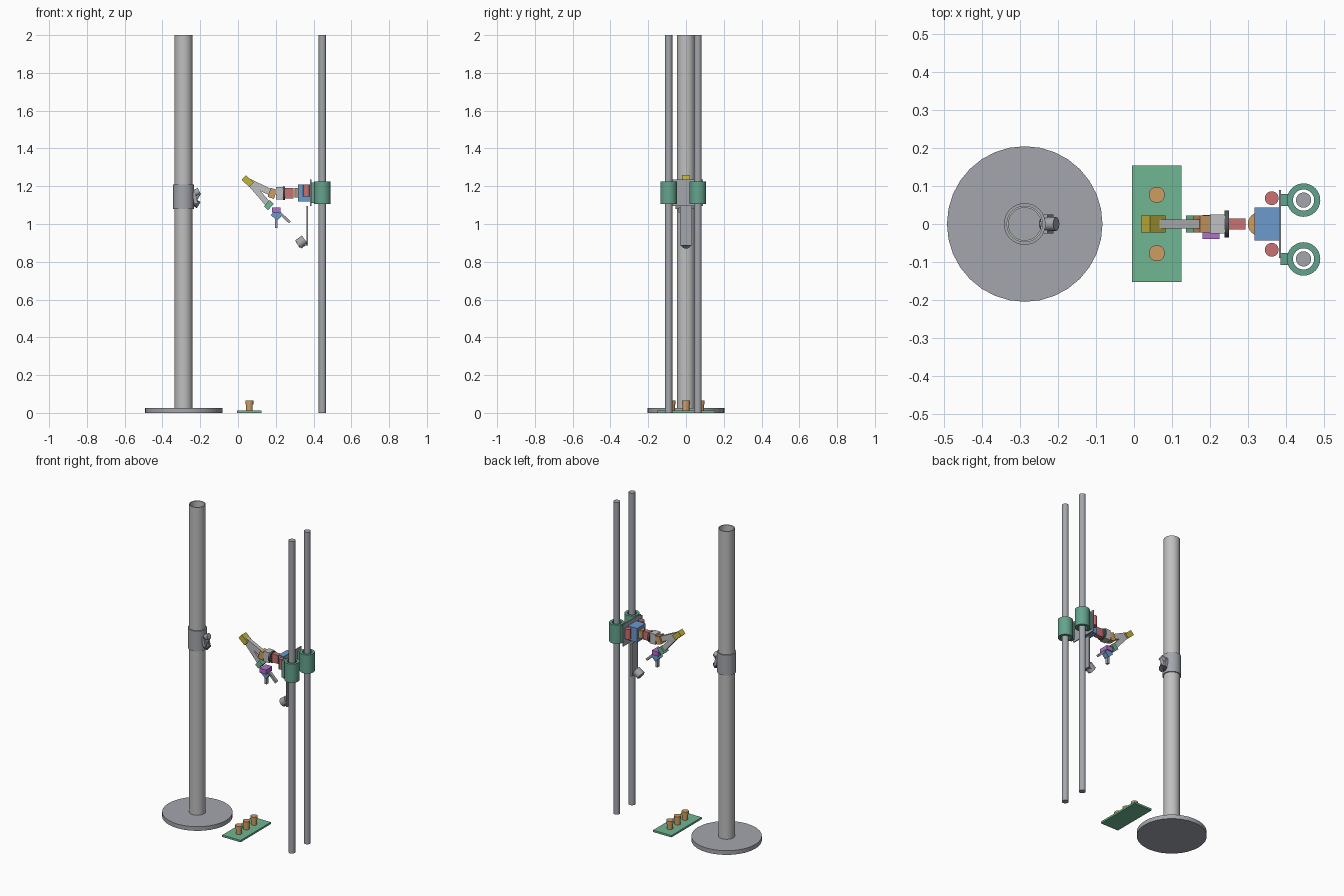
import bpy, bmesh
from math import radians, atan2, hypot
from mathutils import Vector

cube = bpy.data.objects.get("Cube")
if cube:
    bpy.data.objects.remove(cube, do_unlink=True)


def material(name, r, g, b):
    lin = [(c / 255) ** 2.2 for c in (r, g, b)] + [1]
    m = bpy.data.materials.new(name)
    m.use_nodes = True
    m.diffuse_color = lin
    m.node_tree.nodes["Principled BSDF"].inputs["Base Color"].default_value = lin
    return m


LIGHT = material("light grey", 190, 190, 190)
STEEL = material("steel grey", 162, 165, 171)
DARK = material("dark grey", 88, 88, 90)
TEAL = material("teal", 100, 162, 140)
GREEN = material("board green", 112, 180, 146)
ORANGE = material("orange", 206, 156, 98)
RED = material("red", 202, 112, 112)
BLUE = material("blue", 108, 152, 204)
YELLOW = material("yellow", 196, 178, 62)
PURPLE = material("purple", 176, 112, 204)


def finish(name, bm, mat, loc, smooth=False):
    me = bpy.data.meshes.new(name)
    bm.to_mesh(me)
    bm.free()
    me.materials.append(mat)
    ob = bpy.data.objects.new(name, me)
    bpy.context.collection.objects.link(ob)
    ob.location = loc
    if smooth:
        bpy.ops.object.select_all(action='DESELECT')
        ob.select_set(True)
        bpy.context.view_layer.objects.active = ob
        bpy.ops.object.shade_smooth_by_angle(angle=radians(35))
    return ob


def box(name, loc, size, mat, tilt=0):
    """Box centred on loc; tilt lowers its +x end, in degrees."""
    bm = bmesh.new()
    bmesh.ops.create_cube(bm, size=1)
    bmesh.ops.scale(bm, vec=size, verts=bm.verts)
    ob = finish(name, bm, mat, loc)
    ob.rotation_euler.y = radians(tilt)
    return ob


def bar(name, a, b, thick, width, mat):
    """Flat bar between two (x, z) points."""
    dx, dz = b[0] - a[0], b[1] - a[1]
    loc = ((a[0] + b[0]) / 2, 0, (a[1] + b[1]) / 2)
    ob = box(name, loc, (hypot(dx, dz), width, thick), mat)
    ob.rotation_euler.y = -atan2(dz, dx)
    return ob


def rod(name, a, b, r, mat, r2=None, sides=32):
    """Solid round part from point a to point b."""
    a, b = Vector(a), Vector(b)
    bm = bmesh.new()
    bmesh.ops.create_cone(bm, cap_ends=True, segments=sides, radius1=r,
                          radius2=r if r2 is None else r2, depth=(b - a).length)
    ob = finish(name, bm, mat, (a + b) / 2, True)
    ob.rotation_euler = (b - a).to_track_quat('Z', 'Y').to_euler()
    return ob


def tube(name, x, y, z0, z1, r_in, r_out, mat):
    """Upright open tube, its section spun about the vertical."""
    bm = bmesh.new()
    pts = [(r_in, z0), (r_out, z0), (r_out, z1), (r_in, z1)]
    vs = [bm.verts.new((r, 0, z)) for r, z in pts]
    es = [bm.edges.new((vs[i], vs[(i + 1) % 4])) for i in range(4)]
    bmesh.ops.spin(bm, geom=vs + es, cent=(0, 0, 0), axis=(0, 0, 1),
                   angle=radians(360), steps=32)
    bmesh.ops.remove_doubles(bm, verts=bm.verts, dist=1e-5)
    bmesh.ops.recalc_face_normals(bm, faces=bm.faces)
    return finish(name, bm, mat, (x, y, 0), True)


# Post on its round base, with a collar
PX = -0.288
rod("post_base", (PX, 0, 0), (PX, 0, 0.027), 0.205, STEEL)
tube("post", PX, 0, 0.027, 2, 0.043, 0.048, LIGHT)
tube("collar", PX, 0, 1.08, 1.21, 0.047, 0.055, STEEL)

# Small clamp on the collar
box("clamp_block", (-0.229, 0, 1.14), (0.018, 0.05, 0.06), STEEL, -15)
rod("clamp_pin", (-0.24, 0, 1.105), (-0.205, 0, 1.165), 0.01, STEEL)
rod("clamp_upper_knob", (-0.235, 0, 1.16), (-0.205, 0, 1.175), 0.018, STEEL)
rod("clamp_lower_knob", (-0.24, 0, 1.12), (-0.208, 0, 1.1), 0.019, DARK)

# Twin rods with sliding bearings
RX = 0.447
for side, y in (("left", 0.063), ("right", -0.092)):
    rod(side + "_rod", (RX, y, 0), (RX, y, 2), 0.02, STEEL)
    tube(side + "_bearing", RX, y, 1.105, 1.225, 0.028, 0.044, TEAL)
    box(side + "_bearing_tab", (0.398, y, 1.165), (0.025, 0.031, 0.11), TEAL)

# Carriage plate, motor and rollers
box("carriage_plate", (0.385, 0, 1.165), (0.006, 0.18, 0.14), STEEL)
box("motor_block", (0.35, 0, 1.165), (0.066, 0.086, 0.09), BLUE)
for side, s in (("left", 1), ("right", -1)):
    rod(side + "_roller", (0.363, 0.068 * s, 1.145), (0.363, 0.068 * s, 1.21), 0.018, RED)
rod("motor_hub", (0.331, 0, 1.14), (0.331, 0, 1.19), 0.031, ORANGE)

# Wrist chain running out from the motor
box("red_link", (0.267, 0, 1.163), (0.054, 0.03, 0.054), RED)
rod("wrist_disc", (0.238, 0, 1.163), (0.25, 0, 1.163), 0.036, DARK)
box("wrist_block", (0.22, 0, 1.163), (0.04, 0.05, 0.066), LIGHT)
box("shoulder_joint", (0.182, 0, 1.162), (0.035, 0.046, 0.05), ORANGE, 20)

# Folded two bar arm
bar("upper_arm", (0.06, 1.222), (0.185, 1.162), 0.034, 0.024, LIGHT)
bar("lower_arm", (0.062, 1.218), (0.162, 1.102), 0.03, 0.024, LIGHT)
box("elbow_joint", (0.051, 0, 1.227), (0.056, 0.044, 0.034), YELLOW, 42)
box("lower_joint", (0.163, 0, 1.1), (0.03, 0.044, 0.045), GREEN, 42)

# Gripper
box("gripper_mount", (0.203, -0.008, 1.074), (0.046, 0.064, 0.028), PURPLE)
box("gripper_body", (0.204, 0, 1.047), (0.045, 0.034, 0.04), BLUE, 42)
bar("gripper_lower_finger", (0.202, 1.035), (0.202, 0.98), 0.014, 0.02, STEEL)
bar("gripper_outer_finger", (0.222, 1.058), (0.275, 1.008), 0.014, 0.02, STEEL)

# Hanging bracket with its tilted lamp
box("drop_bar", (0.366, 0, 0.99), (0.008, 0.064, 0.21), STEEL)
box("drop_bar_foot", (0.355, 0, 0.89), (0.025, 0.04, 0.008), STEEL)
rod("lamp", (0.354, 0, 0.917), (0.319, 0, 0.892), 0.027, STEEL)
rod("lamp_face", (0.319, 0, 0.892), (0.316, 0, 0.89), 0.02, ORANGE)

# Button board on the floor
box("board", (0.06, 0.001, 0.006), (0.13, 0.307, 0.012), GREEN)
for i, y in enumerate((-0.077, 0, 0.077)):
    rod("button_stem_%d" % i, (0.06, y, 0.012), (0.06, y, 0.045), 0.018, ORANGE)
    rod("button_cap_%d" % i, (0.06, y, 0.045), (0.06, y, 0.065), 0.021, ORANGE)
